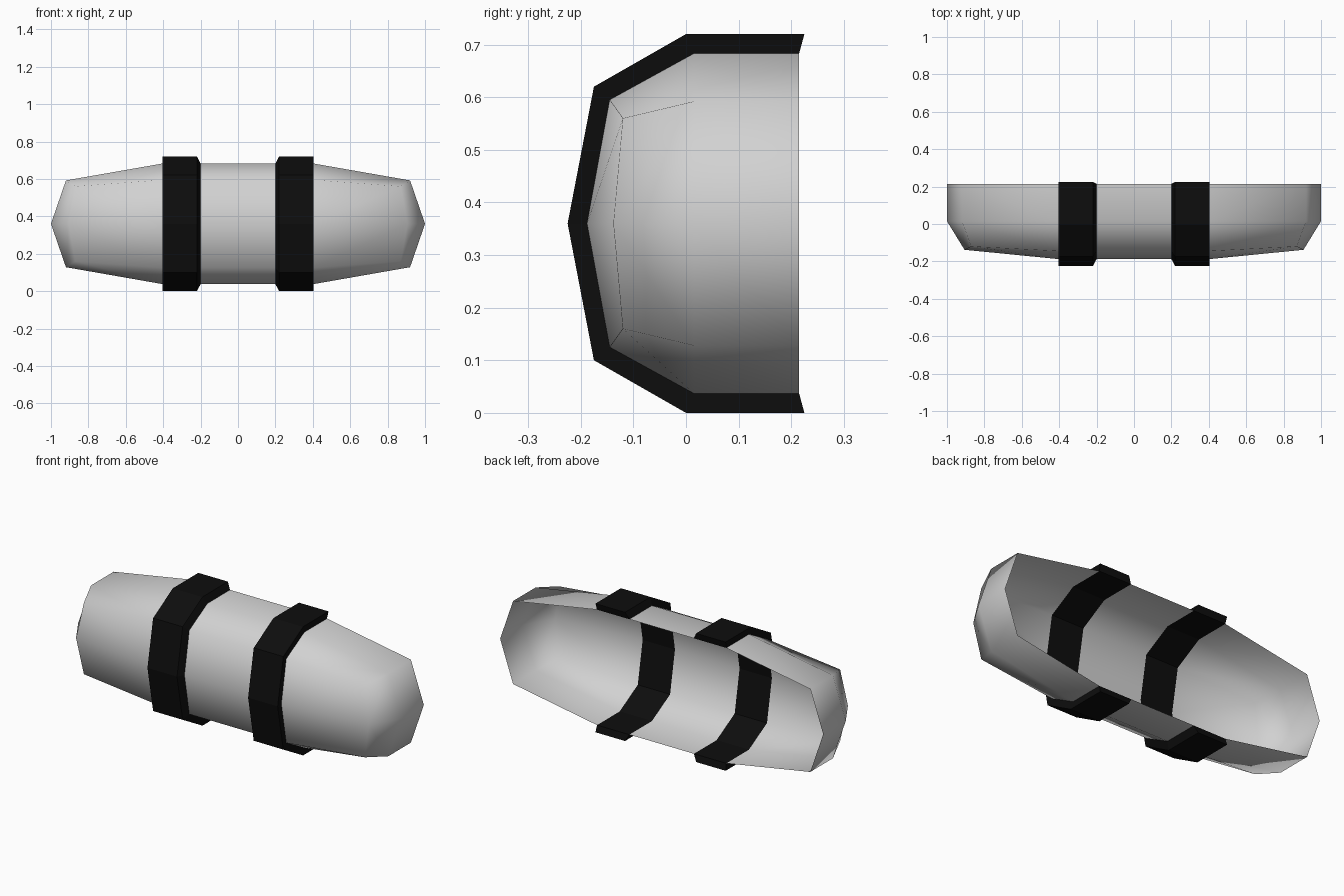
import bpy
import bmesh

if "Cube" in bpy.data.objects:
    bpy.data.objects.remove(bpy.data.objects["Cube"], do_unlink=True)

MID = 0.36  # height of the symmetry plane
REAR = 0.215


def material(name, value):
    mat = bpy.data.materials.new(name)
    mat.use_nodes = True
    colour = (value, value, value, 1)
    mat.diffuse_color = colour
    mat.node_tree.nodes["Principled BSDF"].inputs["Base Color"].default_value = colour
    return mat


grey = material("light grey", 0.64)
black = material("black", 0.004)


def section(half):
    """Complete a lower half section (x, y, z) by reflecting it about MID."""
    return half + [(x, y, 2 * MID - z) for x, y, z in reversed(half[:-1])]


def arch(x, profile):
    return section([(x, y, z) for y, z in profile])


def loft(bm, rings):
    rows = [[bm.verts.new(p) for p in ring] for ring in rings]
    for a, b in zip(rows, rows[1:]):
        bridge(bm, a, b)
    return rows


def bridge(bm, a, b):
    for i in range(len(a) - 1):
        bm.faces.new((a[i], b[i], b[i + 1], a[i + 1]))


def finish(bm, name, mat, smooth, mirror):
    mesh = bpy.data.meshes.new(name)
    bm.to_mesh(mesh)
    bm.free()
    mesh.materials.append(mat)
    for poly in mesh.polygons:
        poly.use_smooth = smooth
    obj = bpy.data.objects.new(name, mesh)
    bpy.context.collection.objects.link(obj)
    if mirror:
        obj.modifiers.new("Mirror", "MIRROR").use_mirror_merge = False
    return obj


# Half profiles (y, z) of the shell and of the raised bands
inner = [(REAR, 0.037), (0.015, 0.037), (-0.145, 0.125), (-0.188, MID)]
outer = [(0.225, 0), (0, 0), (-0.175, 0.10), (-0.225, MID)]

# Centre shell, open at the back
bm = bmesh.new()
loft(bm, [arch(-0.2, inner), arch(0.2, inner)])
finish(bm, "centre_shell", grey, True, False)

# Tapered end shells with a pointed tip
bm = bmesh.new()
end = section([(0.92, REAR, 0.128), (0.92, 0.015, 0.128),
               (0.87, -0.12, 0.16), (0.906, -0.138, MID)])
e = loft(bm, [arch(0.4, inner), end])[1]
tip_rear = bm.verts.new((1, REAR, MID))
tip_front = bm.verts.new((1, 0.015, MID))
for face in ((e[0], tip_rear, tip_front, e[1]), (e[1], tip_front, e[3], e[2]),
             (e[3], tip_front, e[5], e[4]), (e[5], tip_front, tip_rear, e[6])):
    bm.faces.new(face)
finish(bm, "end_shells", grey, True, True)

# Raised bands wrapped around the shell joints
bm = bmesh.new()
rows = loft(bm, [arch(0.2, inner), arch(0.22, outer),
                 arch(0.403, outer), arch(0.4, inner)])
bridge(bm, rows[-1], rows[0])
bm.faces.new([row[0] for row in reversed(rows)])
bm.faces.new([row[-1] for row in rows])
finish(bm, "bands", black, False, True)
